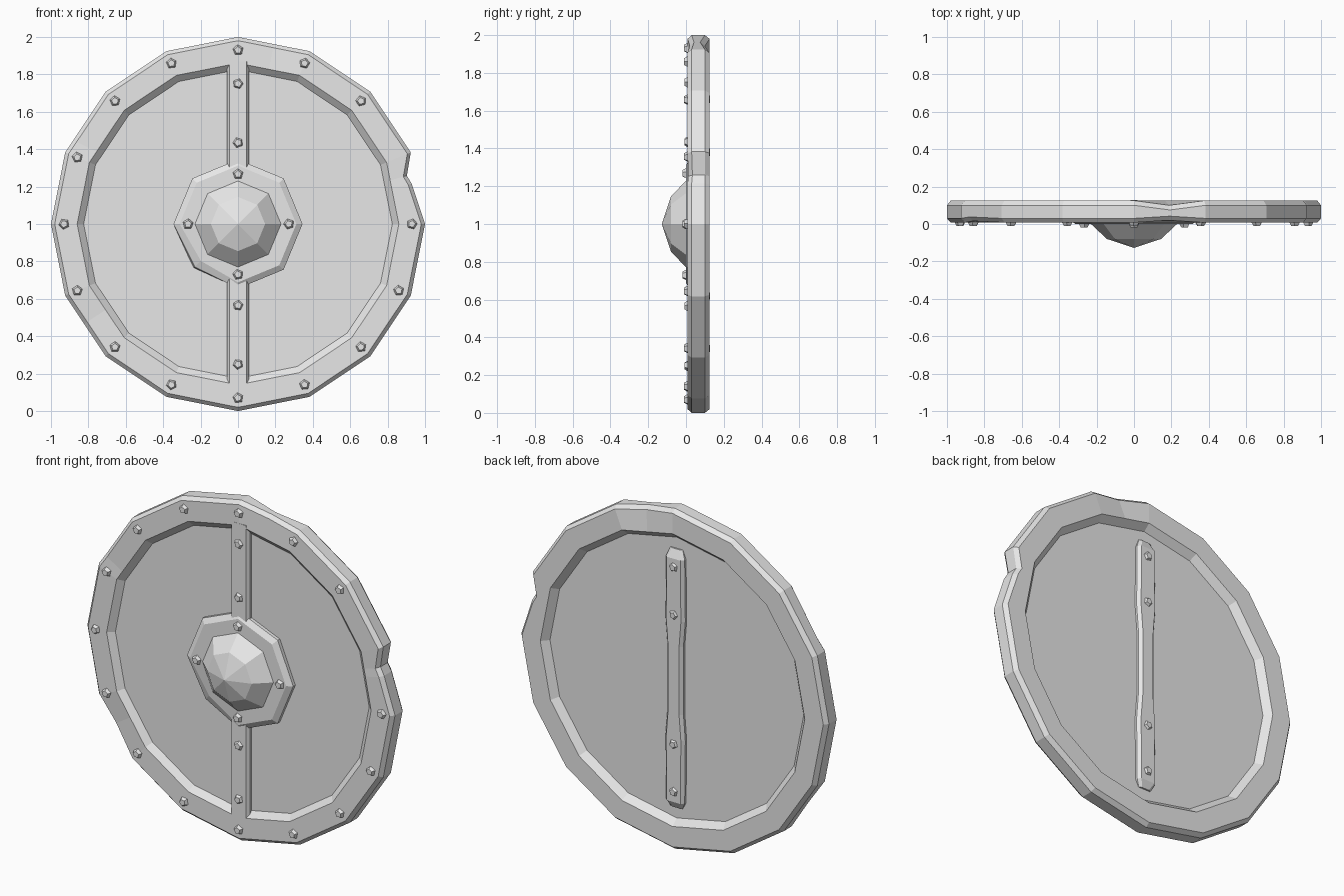
import bpy, bmesh, math
from mathutils import Matrix

cube = bpy.data.objects.get("Cube")
if cube:
    bpy.data.objects.remove(cube)

grey = bpy.data.materials.new("plain_grey")
grey.use_nodes = True
grey.diffuse_color = (0.8, 0.8, 0.8, 1)
grey.node_tree.nodes["Principled BSDF"].inputs["Base Color"].default_value = (0.8, 0.8, 0.8, 1)


def finish(name, bm):
    bmesh.ops.recalc_face_normals(bm, faces=bm.faces)
    mesh = bpy.data.meshes.new(name)
    bm.to_mesh(mesh)
    bm.free()
    mesh.materials.append(grey)
    obj = bpy.data.objects.new(name, mesh)
    bpy.context.collection.objects.link(obj)
    return obj


def point(bm, r, deg, y):
    # Angle runs clockwise from the top, seen from the front
    a = math.radians(deg)
    return bm.verts.new((r * math.sin(a), y, 1 + r * math.cos(a)))


def lathe(name, profiles, closed):
    """Skin (angle, [(radius, y), ...]) cross-sections around the shield axis."""
    bm = bmesh.new()
    rings = [[point(bm, r, deg, y) for r, y in prof] for deg, prof in profiles]
    n = len(rings[0])
    for i, a in enumerate(rings):
        b = rings[(i + 1) % len(rings)]
        for j in range(n if closed else n - 1):
            k = (j + 1) % n
            bm.faces.new((a[j], a[k], b[k], b[j]))
    if not closed:
        bmesh.ops.remove_doubles(bm, verts=bm.verts, dist=0.0005)
    return finish(name, bm)


# Rim: sixteen-sided ring with chamfered edges
rim_profile = [(1, 0.03), (1, 0.1), (0.98, 0.125), (0.86, 0.125),
               (0.825, 0.085), (0.825, 0.04), (0.86, 0.008), (0.98, 0.008)]
sections = [(i * 22.5, list(rim_profile)) for i in range(16)]


def dent(deg, outer=0.0, front=0.0, back=0.0):
    # Extra cross-section on the flat between two corners, pushed inward
    off = (deg % 22.5) - 11.25
    flat = math.cos(math.radians(11.25)) / math.cos(math.radians(off))
    prof = []
    for j, (r, y) in enumerate(rim_profile):
        r = r * flat - (outer if r > 0.97 else 0)
        y += front if j in (0, 7) else -back if j in (1, 2) else 0
        prof.append((r, y))
    sections.append((deg, prof))


dent(11.25, front=0.012, back=0.025)
dent(74, outer=0.045, front=0.004)
dent(77, outer=0.028)
dent(237, front=0.014)
dent(297, front=0.008)
sections.sort(key=lambda s: s[0])
lathe("rim", sections, True)

# Board filling the rim
bm = bmesh.new()
bmesh.ops.create_cone(bm, cap_ends=True, segments=16, radius1=0.85, radius2=0.85, depth=0.045,
                      matrix=Matrix.Translation((0, 0.0625, 1)) @ Matrix.Rotation(math.pi / 2, 4, "X"))
board = finish("board", bm)

# Boss flange, with one battered corner, and the faceted dome
flange = [(0, 0.045), (0.345, 0.045), (0.345, 0.02), (0.312, 0), (0.2, 0)]
octagon = [(i * 45, list(flange)) for i in range(8)]
octagon[5] = (225, [(0, 0.045), (0.335, 0.045), (0.325, 0.028), (0.28, 0.014), (0.2, 0)])
lathe("boss_flange", octagon, False)
dome = [(0.23, 0.01), (0.23, 0), (0.145, -0.08), (0, -0.128)]
lathe("boss_dome", [(i * 45, dome) for i in range(8)], False)


def strap(name, stations, y_base, y_face, chamfer):
    """Vertical chamfered strip; stations are (z, half width, face depth factor)."""
    bm = bmesh.new()
    rings = []
    for z, w, f in stations:
        y = y_base + (y_face - y_base) * f
        ym = y_base + (y_face - y_base) * f * 0.5
        rings.append([bm.verts.new((x, yy, z)) for x, yy in
                      [(-w, y_base), (-w, ym), (-w + chamfer, y),
                       (w - chamfer, y), (w, ym), (w, y_base)]])
    for a, b in zip(rings, rings[1:]):
        for j in range(6):
            k = (j + 1) % 6
            bm.faces.new((a[j], a[k], b[k], b[j]))
    bm.faces.new(rings[0])
    bm.faces.new(rings[-1])
    return finish(name, bm)


# Front bars above and below the boss, and the grip on the back
strap("upper_bar", [(1.29, 0.06, 1), (1.87, 0.06, 1)], 0.045, 0.007, 0.014)
strap("lower_bar", [(0.13, 0.06, 1), (0.71, 0.06, 1)], 0.045, 0.007, 0.014)
strap("back_grip", [(0.24, 0.04, 0.4), (0.28, 0.06, 1), (0.65, 0.064, 1), (0.8, 0.052, 1),
                    (1.2, 0.052, 1), (1.35, 0.064, 1), (1.71, 0.06, 1), (1.76, 0.04, 0.4)],
      0.08, 0.116, 0.016)


def rivet(name, x, z, y, height, facing=-1):
    # Five-sided tapered stud
    bm = bmesh.new()
    turn = Matrix.Rotation(-facing * math.pi / 2, 4, "X")
    spin = Matrix.Rotation((x * 3 + z * 2), 4, "Z")
    place = Matrix.Translation((x, y + facing * height / 2, z)) @ turn @ spin
    bmesh.ops.create_cone(bm, cap_ends=True, segments=5, radius1=0.03, radius2=0.019,
                          depth=height, matrix=place)
    finish(name, bm)


# Rim rivets, one of them missing
for i in range(16):
    if i != 3:
        a = math.radians(i * 22.5)
        rivet("rim_rivet", 0.93 * math.sin(a), 1 + 0.93 * math.cos(a), 0.01, 0.02)

# Flange, bar and grip rivets
for x, z in [(-0.267, 1), (0.272, 1), (0, 1.267), (0, 0.73)]:
    rivet("flange_rivet", x, z, 0.002, 0.02)
for z in (0.25, 0.565, 1.435, 1.75):
    rivet("bar_rivet", 0, z, 0.01, 0.018)
for z in (0.34, 0.62, 1.38, 1.66):
    rivet("grip_rivet", 0, z, 0.112, 0.016, 1)
